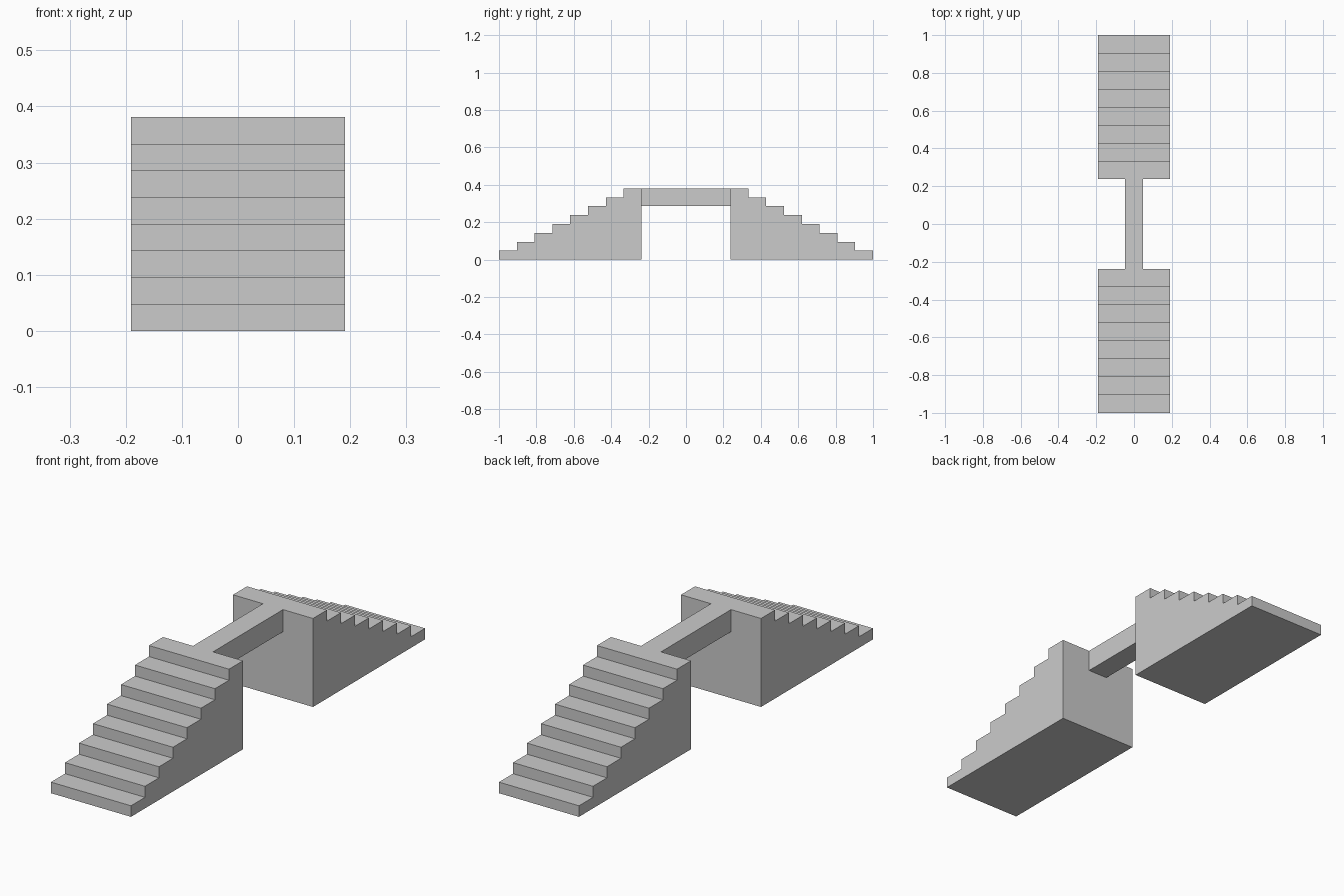
import bpy, bmesh

if "Cube" in bpy.data.objects:
    bpy.data.objects.remove(bpy.data.objects["Cube"])

STEPS = 8
U = 2 / 21            # tread depth
RISE = U / 2
HALF_W = 2 * U
INNER = 1 - STEPS * U  # inner face of each staircase
TOP = STEPS * RISE


def extrude_profile(name, profile, half_width):
    """Extrude a (y, z) outline along x."""
    bm = bmesh.new()
    face = bm.faces.new([bm.verts.new((-half_width, y, z)) for y, z in profile])
    ext = bmesh.ops.extrude_face_region(bm, geom=[face])
    moved = [g for g in ext["geom"] if isinstance(g, bmesh.types.BMVert)]
    bmesh.ops.translate(bm, verts=moved, vec=(2 * half_width, 0, 0))
    bmesh.ops.recalc_face_normals(bm, faces=bm.faces)
    mesh = bpy.data.meshes.new(name)
    bm.to_mesh(mesh)
    bm.free()
    obj = bpy.data.objects.new(name, mesh)
    bpy.context.collection.objects.link(obj)
    return obj


# Staircases, mirrored front and back
for name, side in (("front_stairs", -1), ("back_stairs", 1)):
    outline = [(side, 0)]
    for i in range(STEPS):
        z = (i + 1) * RISE
        outline += [(side * (1 - i * U), z), (side * (1 - (i + 1) * U), z)]
    outline.append((side * INNER, 0))
    extrude_profile(name, outline, HALF_W)

# Narrow beam bridging the gap, flush with the top steps
extrude_profile("bridge_beam", [(-INNER, TOP - U), (INNER, TOP - U),
                                (INNER, TOP), (-INNER, TOP)], U / 2)
